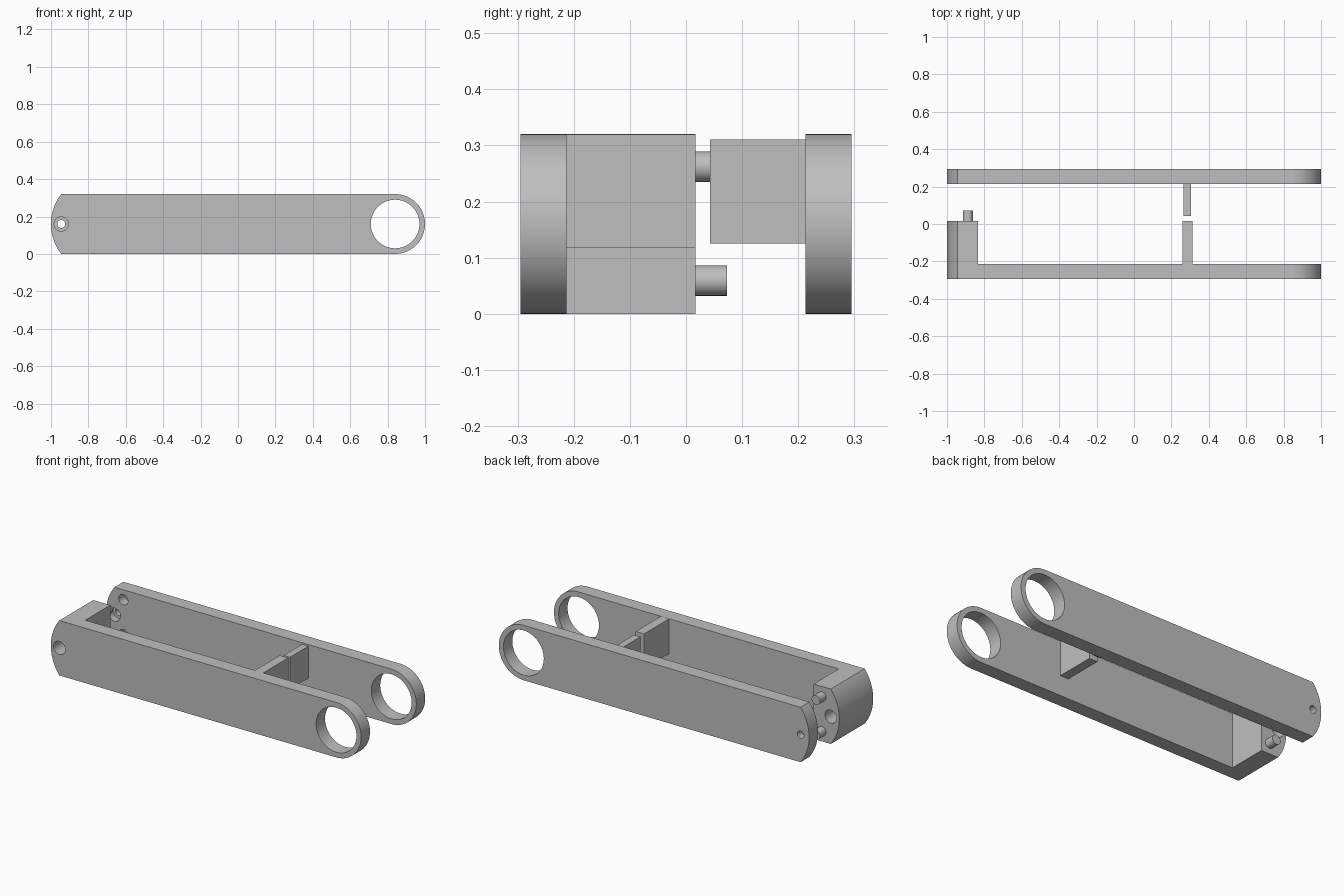
import bpy
import bmesh
import math
from mathutils import Matrix, Vector

cube = bpy.data.objects.get("Cube")
if cube:
    bpy.data.objects.remove(cube, do_unlink=True)

GREY = bpy.data.materials.new("mid grey")
GREY.use_nodes = True
GREY.diffuse_color = (0.52, 0.52, 0.52, 1)
GREY.node_tree.nodes["Principled BSDF"].inputs["Base Color"].default_value = GREY.diffuse_color

HEIGHT = 0.32
MID = HEIGHT / 2
OUTER, INNER = 0.295, 0.213      # side plate faces
MATE = 0.017                     # face where the two halves meet
PIVOT_X, BOLT_X, PEG_X = 0.84, -0.945, -0.888
PEG_HEIGHTS = (0.059, 0.262)


def make(name, bm):
    bmesh.ops.recalc_face_normals(bm, faces=bm.faces)
    mesh = bpy.data.meshes.new(name)
    bm.to_mesh(mesh)
    bm.free()
    mesh.materials.append(GREY)
    obj = bpy.data.objects.new(name, mesh)
    bpy.context.collection.objects.link(obj)
    return obj


def box(name, low, high):
    low, high = Vector(low), Vector(high)
    bm = bmesh.new()
    bmesh.ops.create_cube(bm, size=1)
    bmesh.ops.scale(bm, vec=high - low, verts=bm.verts)
    bmesh.ops.translate(bm, vec=(low + high) / 2, verts=bm.verts)
    return make(name, bm)


def rod(name, x, z, radius, y0, y1, sides=48):
    bm = bmesh.new()
    bmesh.ops.create_cone(bm, cap_ends=True, segments=sides, radius1=radius,
                          radius2=radius, depth=y1 - y0,
                          matrix=Matrix.Translation((x, (y0 + y1) / 2, z))
                          @ Matrix.Rotation(math.pi / 2, 4, 'X'))
    return make(name, bm)


def arm(name, y0, y1):
    """Long bar with a round nose at +x and a shallow arc at -x."""
    points = []
    for i in range(49):
        a = -math.pi / 2 + math.pi * i / 48
        points.append((PIVOT_X + MID * math.cos(a), MID + MID * math.sin(a)))
    sagitta = BOLT_X + 1
    r = (MID ** 2 + sagitta ** 2) / (2 * sagitta)
    spread = math.asin(MID / r)
    for i in range(25):
        a = math.pi - spread + 2 * spread * i / 24
        points.append((-1 + r + r * math.cos(a), MID + r * math.sin(a)))
    bm = bmesh.new()
    face = bm.faces.new([bm.verts.new((x, y0, z)) for x, z in points])
    out = bmesh.ops.extrude_face_region(bm, geom=[face])
    moved = [v for v in out["geom"] if isinstance(v, bmesh.types.BMVert)]
    bmesh.ops.translate(bm, vec=(0, y1 - y0, 0), verts=moved)
    return make(name, bm)


def cut(obj, cutters):
    """Subtract each cutter, bake the result and discard the cutters."""
    for cutter in cutters:
        cutter.hide_render = True
        mod = obj.modifiers.new("cut", 'BOOLEAN')
        mod.operation = 'DIFFERENCE'
        mod.solver = 'EXACT'
        mod.object = cutter
    graph = bpy.context.evaluated_depsgraph_get()
    mesh = bpy.data.meshes.new_from_object(obj.evaluated_get(graph))
    obj.modifiers.clear()
    obj.data = mesh
    for cutter in cutters:
        bpy.data.objects.remove(cutter, do_unlink=True)


# Front half: side plate and end block in one piece
front = arm("front_plate_with_end_block", -OUTER, MATE)
cut(front, [
    box("pocket_cutter", (-0.835, -INNER, -1), (2, 1, 1)),
    rod("pivot_cutter", PIVOT_X, MID, 0.13, -1, 1, 64),
    rod("bolt_cutter", BOLT_X, MID, 0.038, -1, 1),
])

# Back half: side plate with bolt hole, counterbore and blind peg sockets
back = arm("back_plate", INNER, OUTER)
cut(back, [
    rod("pivot_cutter", PIVOT_X, MID, 0.13, -1, 1, 64),
    rod("bolt_cutter", BOLT_X, MID, 0.021, -1, 1),
    rod("counterbore_cutter", BOLT_X, MID, 0.038, 0, INNER + 0.04),
] + [rod("socket_cutter", PEG_X, z, 0.03, 0, INNER + 0.056) for z in PEG_HEIGHTS])

# Cross walls reaching in from each plate
front_wall = box("front_cross_wall", (0.258, -INNER - 0.01, 0.117), (0.312, MATE, HEIGHT - 0.0005))
back_wall = box("back_cross_wall", (0.264, 0.043, 0.125), (0.305, INNER + 0.01, 0.311))

# Locating pegs on the end block
pegs = [rod(f"{side}_peg", PEG_X, z, 0.027, MATE - 0.01, 0.073)
        for side, z in zip(("lower", "upper"), PEG_HEIGHTS)]

bpy.ops.object.select_all(action='DESELECT')
for obj in [front, back, front_wall, back_wall] + pegs:
    obj.select_set(True)
bpy.context.view_layer.objects.active = front
bpy.ops.object.shade_smooth_by_angle(angle=math.radians(30))
